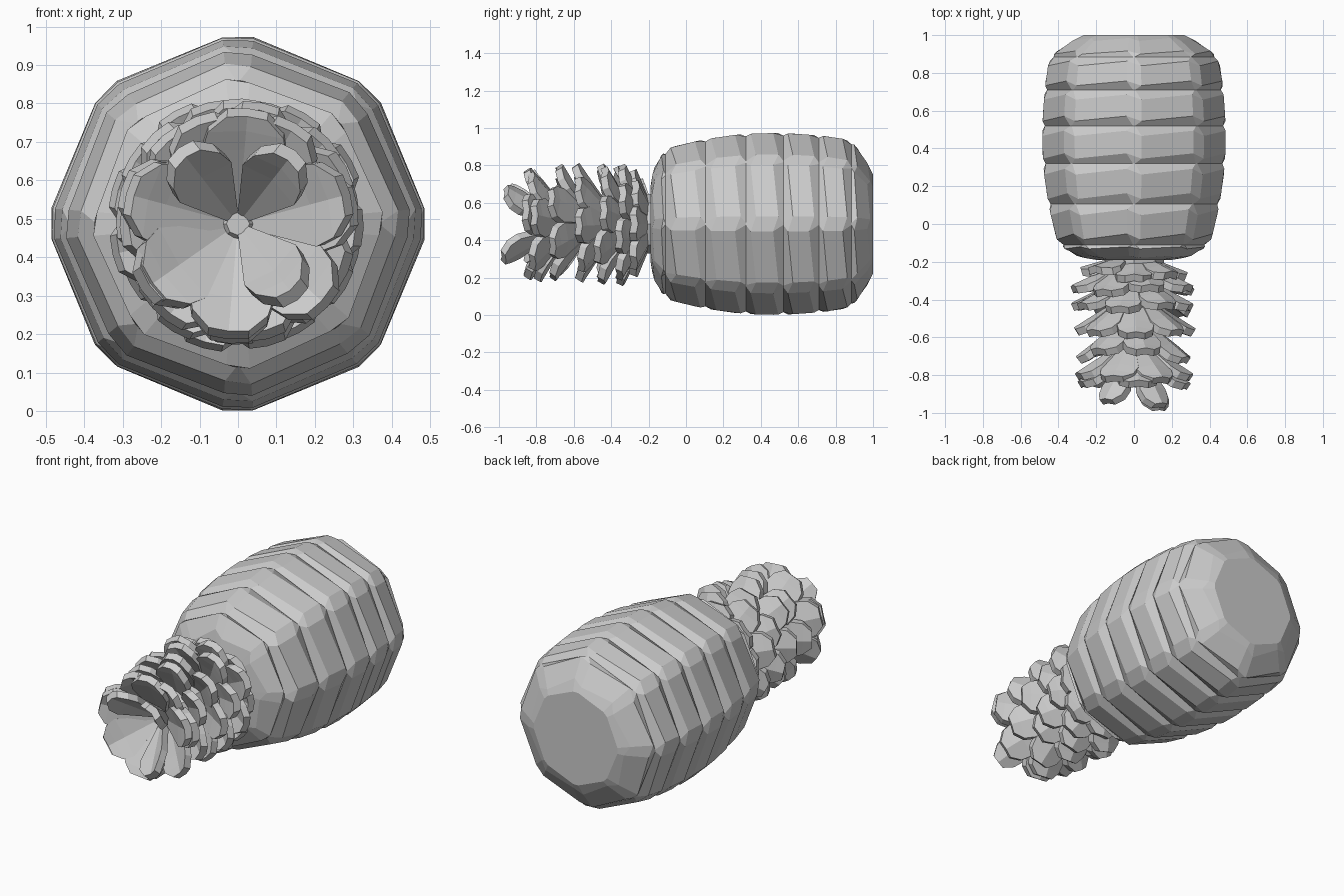
import bpy, bmesh, math, random
from mathutils import Vector

if "Cube" in bpy.data.objects:
    bpy.data.objects.remove(bpy.data.objects["Cube"])

random.seed(4)
CZ = 0.487  # height of the long axis


def make(name, bm):
    bmesh.ops.recalc_face_normals(bm, faces=bm.faces)
    me = bpy.data.meshes.new(name)
    bm.to_mesh(me)
    bm.free()
    ob = bpy.data.objects.new(name, me)
    bpy.context.collection.objects.link(ob)
    return ob


# Fruit body: eight-sided barrel of raised panels pinched at knots
PROFILE = [(-0.19, 0.20), (-0.175, 0.29), (-0.14, 0.36), (-0.08, 0.41), (0.0, 0.43),
           (0.1, 0.452), (0.25, 0.475), (0.42, 0.487), (0.6, 0.482), (0.82, 0.462),
           (0.89, 0.435), (0.95, 0.365), (1.0, 0.265)]


def radius(y):
    for (y0, r0), (y1, r1) in zip(PROFILE, PROFILE[1:]):
        if y <= y1:
            return r0 + (r1 - r0) * (y - y0) / (y1 - y0)
    return PROFILE[-1][1]


ROWS = [-0.19, -0.11, 0.105, 0.32, 0.52, 0.71, 0.885, 1.0]


def ring(bm, y, strip, sink, skew):
    vs = []
    for k in range(8):
        a = k * math.pi / 4
        for side in (-1, 1):
            yy = min(1.0, max(-0.19, y + side * skew))
            r = radius(yy) - sink
            t = side * strip * r / 0.485
            vs.append(bm.verts.new((r * math.cos(a) - t * math.sin(a), yy,
                                    CZ + r * math.sin(a) + t * math.cos(a))))
    return vs


bm = bmesh.new()
rings = []
for i, y in enumerate(ROWS):
    end = i in (0, len(ROWS) - 1)
    rings.append(ring(bm, y, 0.03 if end else 0.006, 0 if end else 0.012, 0))
    if i < len(ROWS) - 1:
        d = ROWS[i + 1] - y
        rings.append(ring(bm, y + 0.2 * d, 0.04, 0, 0.07 * d))
        rings.append(ring(bm, y + 0.8 * d, 0.04, 0, 0.07 * d))
for a, b in zip(rings, rings[1:]):
    for j in range(16):
        n = (j + 1) % 16
        bm.faces.new((a[j], a[n], b[n], b[j]))
bm.faces.new(rings[0])
bm.faces.new(rings[-1])
make("fruit_body", bm)

# Crown core
bm = bmesh.new()
core = []
for y, r in ((-0.17, 0.16), (-0.4, 0.15), (-0.6, 0.12), (-0.72, 0.03)):
    core.append([bm.verts.new((r * math.cos(k * math.pi / 4), y,
                               CZ + r * math.sin(k * math.pi / 4))) for k in range(8)])
for a, b in zip(core, core[1:]):
    for j in range(8):
        bm.faces.new((a[j], a[(j + 1) % 8], b[(j + 1) % 8], b[j]))
bm.faces.new(core[0])
bm.faces.new(core[-1])
make("crown_core", bm)


# Crown leaves: thick keeled hexagonal scales leaning forward
def leaf(bm, ang, base_y, tip_y, tip_r, width, thick=0.04):
    out = Vector((math.cos(ang), 0, math.sin(ang)))
    tan = Vector((-math.sin(ang), 0, math.cos(ang)))
    start = Vector((0, base_y, CZ)) + out * 0.01
    run = Vector((0, tip_y, CZ)) + out * tip_r - start
    normal = run.cross(tan).normalized()
    if normal.y > 0:
        normal = -normal  # inner side faces the tip of the crown
    layers = []
    for off in (0, -thick):
        rows = []
        for s, w, cup in ((0, 0.12, 0), (0.68, 1.0, 0.022), (0.86, 0.9, 0.022), (1, 0.48, 0.01)):
            p = start + run * s + normal * off
            rows.append([bm.verts.new(p + tan * (width * w * q) + normal * (cup * abs(q)))
                         for q in (-1, 0, 1)])
        layers.append(rows)
    for rows in layers:
        for a, b in zip(rows, rows[1:]):
            for q in (0, 1):
                bm.faces.new((a[q], a[q + 1], b[q + 1], b[q]))
    rim = [[L[0][0], L[1][0], L[2][0], L[3][0], L[3][1], L[3][2],
            L[2][2], L[1][2], L[0][2], L[0][1]] for L in layers]
    for j in range(10):
        n = (j + 1) % 10
        bm.faces.new((rim[0][j], rim[0][n], rim[1][n], rim[1][j]))


# whorls: base y, tip y, tip radius, count, half width
WHORLS = [(-0.19, -0.28, 0.28, 8, 0.10), (-0.22, -0.37, 0.315, 8, 0.10),
          (-0.30, -0.47, 0.31, 8, 0.10), (-0.40, -0.58, 0.30, 8, 0.10),
          (-0.52, -0.71, 0.29, 7, 0.10), (-0.64, -0.83, 0.285, 7, 0.105)]
for i, (by, ty, tr, n, w) in enumerate(WHORLS):
    bm = bmesh.new()
    for k in range(n):
        leaf(bm, (k + 0.5 * i) * math.tau / n + 0.12 * i,
             by, ty + random.uniform(-0.025, 0.025), tr + random.uniform(-0.012, 0.012), w)
    make("leaf_whorl_%d" % (i + 1), bm)

# Front rosette and upright tip leaves
bm = bmesh.new()
for deg, tip, r in ((85, -0.86, 0.28), (15, -0.87, 0.28), (165, -0.86, 0.28),
                    (215, -0.86, 0.27), (265, -0.86, 0.28)):
    leaf(bm, math.radians(deg), -0.69, tip, r, 0.11)
for deg, tip, r in ((128, -0.95, 0.22), (52, -0.97, 0.21), (308, -0.985, 0.22)):
    leaf(bm, math.radians(deg), -0.70, tip, r, 0.085)
make("leaf_tips", bm)
